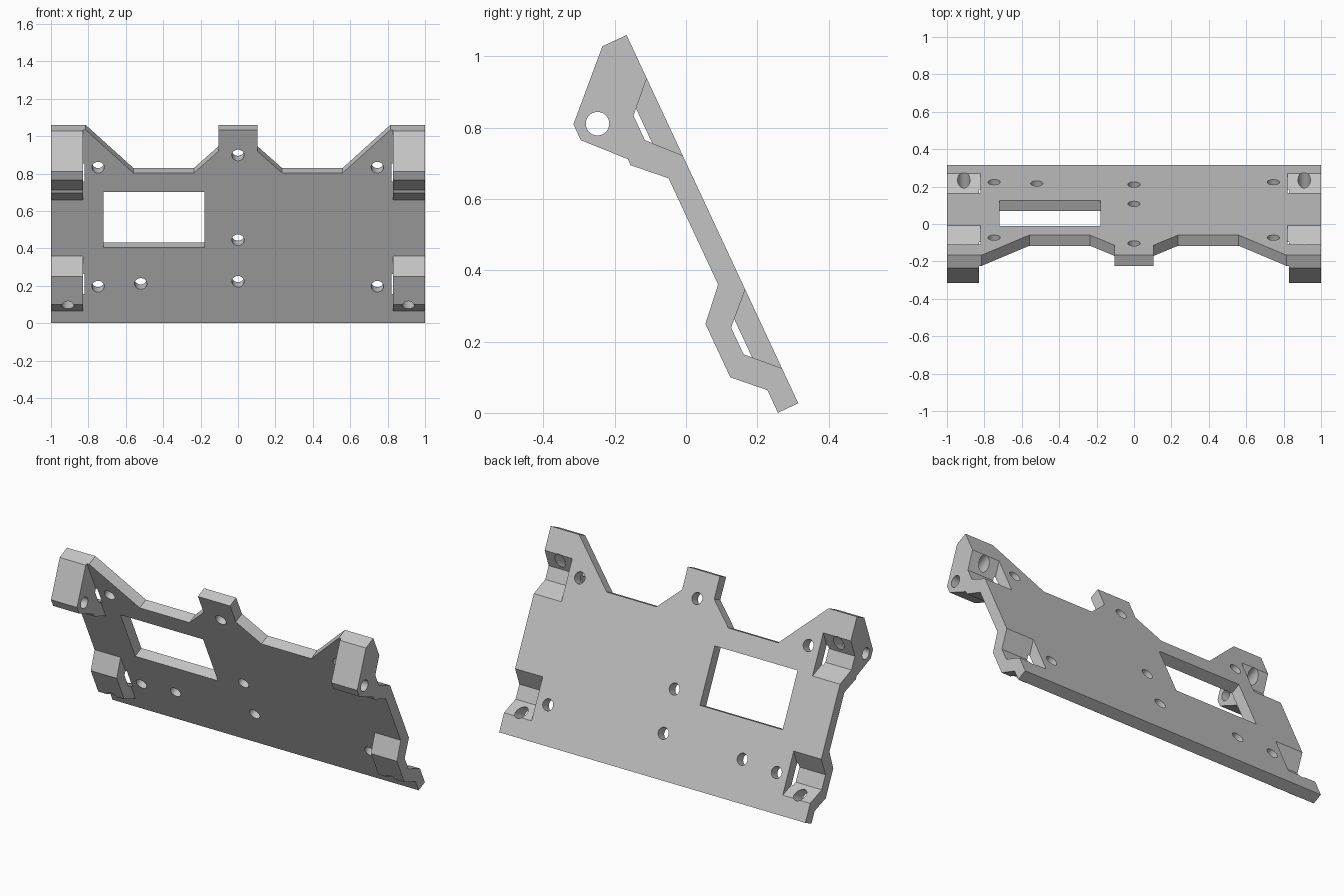
import bpy, bmesh
from math import radians
from mathutils import Matrix, Vector

cube = bpy.data.objects.get("Cube")
if cube:
    bpy.data.objects.remove(cube)

THICK = 0.063
# Plate frame: x across, second axis up the plate, third axis from back to front
TILT = Matrix.Translation((0, 0.315, 0.027)) @ Matrix.Rotation(radians(25), 4, 'X') \
    @ Matrix(((1, 0, 0, 0), (0, 0, -1, 0), (0, 1, 0, 0), (0, 0, 0, 1)))

grey = bpy.data.materials.new("plain_grey")
grey.use_nodes = True
colour = (0.55, 0.55, 0.55, 1)
grey.diffuse_color = colour
grey.node_tree.nodes["Principled BSDF"].inputs["Base Color"].default_value = colour


def finish(name, bm):
    bmesh.ops.recalc_face_normals(bm, faces=bm.faces)
    mesh = bpy.data.meshes.new(name)
    bm.to_mesh(mesh)
    bm.free()
    mesh.materials.append(grey)
    obj = bpy.data.objects.new(name, mesh)
    bpy.context.collection.objects.link(obj)
    return obj


def extrude(name, points, offset):
    """Extrude a closed outline of 3D points along an offset."""
    bm = bmesh.new()
    face = bm.faces.new([bm.verts.new(p) for p in points])
    moved = bmesh.ops.extrude_face_region(bm, geom=[face])["geom"]
    bmesh.ops.translate(bm, vec=Vector(offset),
                        verts=[g for g in moved if isinstance(g, bmesh.types.BMVert)])
    return finish(name, bm)


def cylinder(name, centre, radius, depth, along_x=False):
    bm = bmesh.new()
    spin = Matrix.Rotation(radians(90), 4, 'Y') if along_x else Matrix()
    bmesh.ops.create_cone(bm, cap_ends=True, segments=32, radius1=radius, radius2=radius,
                          depth=depth, matrix=Matrix.Translation(centre) @ spin)
    return finish(name, bm)


def combine(target, other, operation):
    mod = target.modifiers.new("join_or_cut", 'BOOLEAN')
    mod.operation, mod.solver, mod.object = operation, 'EXACT', other
    bpy.context.view_layer.update()
    mesh = bpy.data.meshes.new_from_object(
        target.evaluated_get(bpy.context.evaluated_depsgraph_get()))
    target.modifiers.clear()
    target.data = mesh
    bpy.data.objects.remove(other)


# Plate with raised corners and a centre tab
half = [(1, 0), (1, 1.14), (0.815, 1.14), (0.56, 0.886), (0.235, 0.886),
        (0.105, 1.013), (0.105, 1.14)]
outline = half + [(-x, v) for x, v in reversed(half)]
plate = extrude("mounting_plate", [(x, v, 0) for x, v in outline], (0, 0, THICK))

# Bracket profiles on the front, and the channels behind them
IN = 0.03
upper = [(1.14, IN), (1.14, 0.075), (0.976, 0.241), (0.927, 0.241), (0.823, 0.144),
         (0.804, 0.144), (0.726, THICK), (0.726, IN)]
lower = [(0.397, IN), (0.397, THICK), (0.312, 0.142), (0.1465, 0.142), (0.07, THICK), (0.07, IN)]
channels = [[(1.016, -0.01), (0.927, 0.078), (0.851, 0.078), (0.756, -0.01)],
            [(0.362, -0.01), (0.272, 0.081), (0.189, 0.081), (0.098, -0.01)]]

for side in (1, -1):
    for profile in (upper, lower):
        bracket = extrude("bracket", [(side * 0.83, v, w) for v, w in profile], (side * 0.17, 0, 0))
        combine(plate, bracket, 'UNION')
for side in (1, -1):
    for profile in channels:
        cut = extrude("channel", [(side * 0.82, v, w) for v, w in profile], (side * 0.2, 0, 0))
        combine(plate, cut, 'DIFFERENCE')
    # Cross hole, blind screw hole and lower through hole in the brackets
    combine(plate, cylinder("cross_hole", (side * 0.92, 0.949, 0.179), 0.033, 0.3, True), 'DIFFERENCE')
    combine(plate, cylinder("blind_hole", (side * 0.91, 0.975, 0.05), 0.033, 0.16), 'DIFFERENCE')
    combine(plate, cylinder("screw_hole", (side * 0.91, 0.133, 0.08), 0.033, 0.3), 'DIFFERENCE')

# Rectangular window
window = [(-0.72, 0.445), (-0.18, 0.445), (-0.18, 0.773), (-0.72, 0.773)]
combine(plate, extrude("window", [(x, v, -0.1) for x, v in window], (0, 0, 0.3)), 'DIFFERENCE')

# Fixing holes through the plate
for x, v in [(-0.748, 0.918), (0.745, 0.918), (0, 0.99), (0, 0.49), (0, 0.245),
             (-0.748, 0.216), (0.745, 0.216), (-0.52, 0.232)]:
    combine(plate, cylinder("fixing_hole", (x, v, 0.03), 0.033, 0.2), 'DIFFERENCE')

# Lean the finished plate back into place
plate.data.transform(TILT)
plate.data.update()
bpy.context.view_layer.objects.active = plate
plate.select_set(True)
bpy.ops.object.shade_smooth_by_angle(angle=radians(30))
